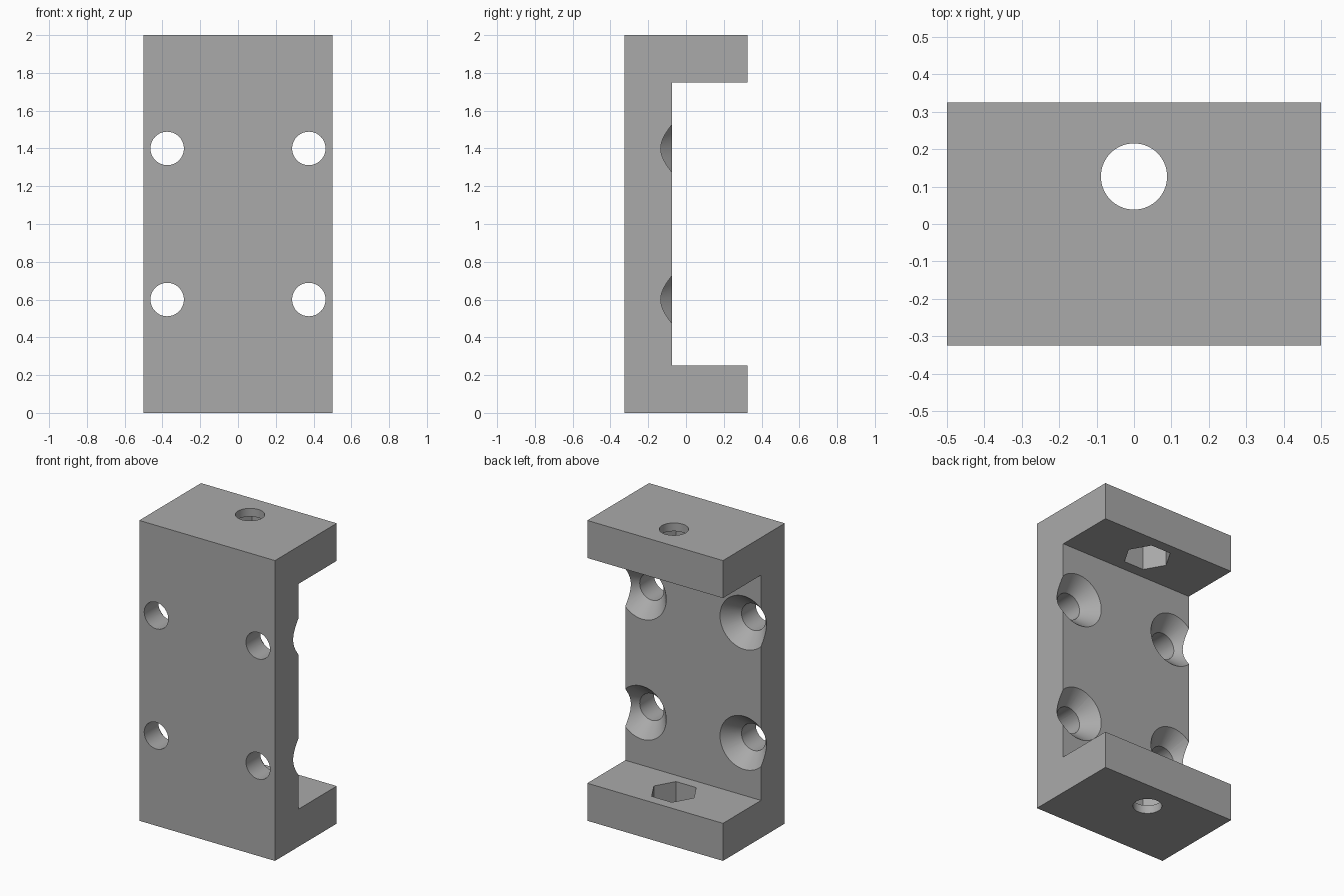
import bpy
import bmesh
import math
from mathutils import Matrix

cube = bpy.data.objects.get("Cube")
if cube:
    bpy.data.objects.remove(cube, do_unlink=True)

# Main dimensions
WIDTH, DEPTH, HEIGHT = 1.0, 0.65, 2.0
WALL = 0.25
HOLE_R = 0.0885
INNER_Y = -DEPTH / 2 + WALL

grey = bpy.data.materials.new("plain_grey")
grey.use_nodes = True
colour = (0.4, 0.4, 0.4, 1)
grey.diffuse_color = colour
grey.node_tree.nodes["Principled BSDF"].inputs["Base Color"].default_value = colour


def make_object(name, bm):
    bmesh.ops.recalc_face_normals(bm, faces=bm.faces)
    mesh = bpy.data.meshes.new(name)
    bm.to_mesh(mesh)
    bm.free()
    mesh.materials.append(grey)
    obj = bpy.data.objects.new(name, mesh)
    bpy.context.collection.objects.link(obj)
    return obj


def prism(bm, start, axis, length, r1, r2, sides=64):
    """Add a capped prism or cone running from start along 'Y' or 'Z'."""
    turn = Matrix.Rotation(-math.pi / 2, 4, 'X') if axis == 'Y' else Matrix()
    # A quarter turn puts polygon corners on the x axis
    spin = Matrix.Rotation(math.pi / 2, 4, 'Z')
    lift = Matrix.Translation((0, 0, length / 2))
    bmesh.ops.create_cone(bm, cap_ends=True, segments=sides, radius1=r1, radius2=r2,
                          depth=length, matrix=Matrix.Translation(start) @ turn @ lift @ spin)


# C-shaped bracket: side profile extruded across the width
front, back = -DEPTH / 2, DEPTH / 2
profile = [(front, 0), (back, 0), (back, WALL), (INNER_Y, WALL),
           (INNER_Y, HEIGHT - WALL), (back, HEIGHT - WALL), (back, HEIGHT), (front, HEIGHT)]
bm = bmesh.new()
face = bm.faces.new([bm.verts.new((-WIDTH / 2, y, z)) for y, z in profile])
ext = bmesh.ops.extrude_face_region(bm, geom=[face])
moved = [v for v in ext["geom"] if isinstance(v, bmesh.types.BMVert)]
bmesh.ops.translate(bm, verts=moved, vec=(WIDTH, 0, 0))
bracket = make_object("bracket", bm)

cutters = []

# Countersunk screw holes through the upright plate
sink, over = 0.1, 0.05
for x in (-0.375, 0.375):
    for z in (0.6, 1.4):
        bm = bmesh.new()
        prism(bm, (x, front - over, z), 'Y', WALL + 2 * over, HOLE_R, HOLE_R)
        cutters.append(make_object("screw_hole_cutter", bm))
        bm = bmesh.new()
        slope = HOLE_R / sink
        prism(bm, (x, INNER_Y - sink, z), 'Y', sink + over, HOLE_R, 2 * HOLE_R + slope * over)
        cutters.append(make_object("countersink_cutter", bm))

# Bolt holes through both flanges, with hexagonal nut pockets on the inner side
hole_y, skin = 0.127, 0.055
for base, pocket in ((0, skin), (HEIGHT - WALL, -over)):
    bm = bmesh.new()
    prism(bm, (0, hole_y, base - over), 'Z', WALL + 2 * over, HOLE_R, HOLE_R)
    cutters.append(make_object("bolt_hole_cutter", bm))
    bm = bmesh.new()
    prism(bm, (0, hole_y, base + pocket), 'Z', WALL - skin + over, 0.148, 0.148, 6)
    cutters.append(make_object("nut_pocket_cutter", bm))

bpy.context.view_layer.objects.active = bracket
for cutter in cutters:
    mod = bracket.modifiers.new("cut", 'BOOLEAN')
    mod.operation = 'DIFFERENCE'
    mod.solver = 'EXACT'
    mod.object = cutter
    bpy.ops.object.modifier_apply(modifier=mod.name)
    bpy.data.objects.remove(cutter, do_unlink=True)

# Smooth the hole walls, keep real edges sharp
bpy.ops.object.select_all(action='DESELECT')
bracket.select_set(True)
bpy.ops.object.shade_smooth_by_angle(angle=math.radians(25))
